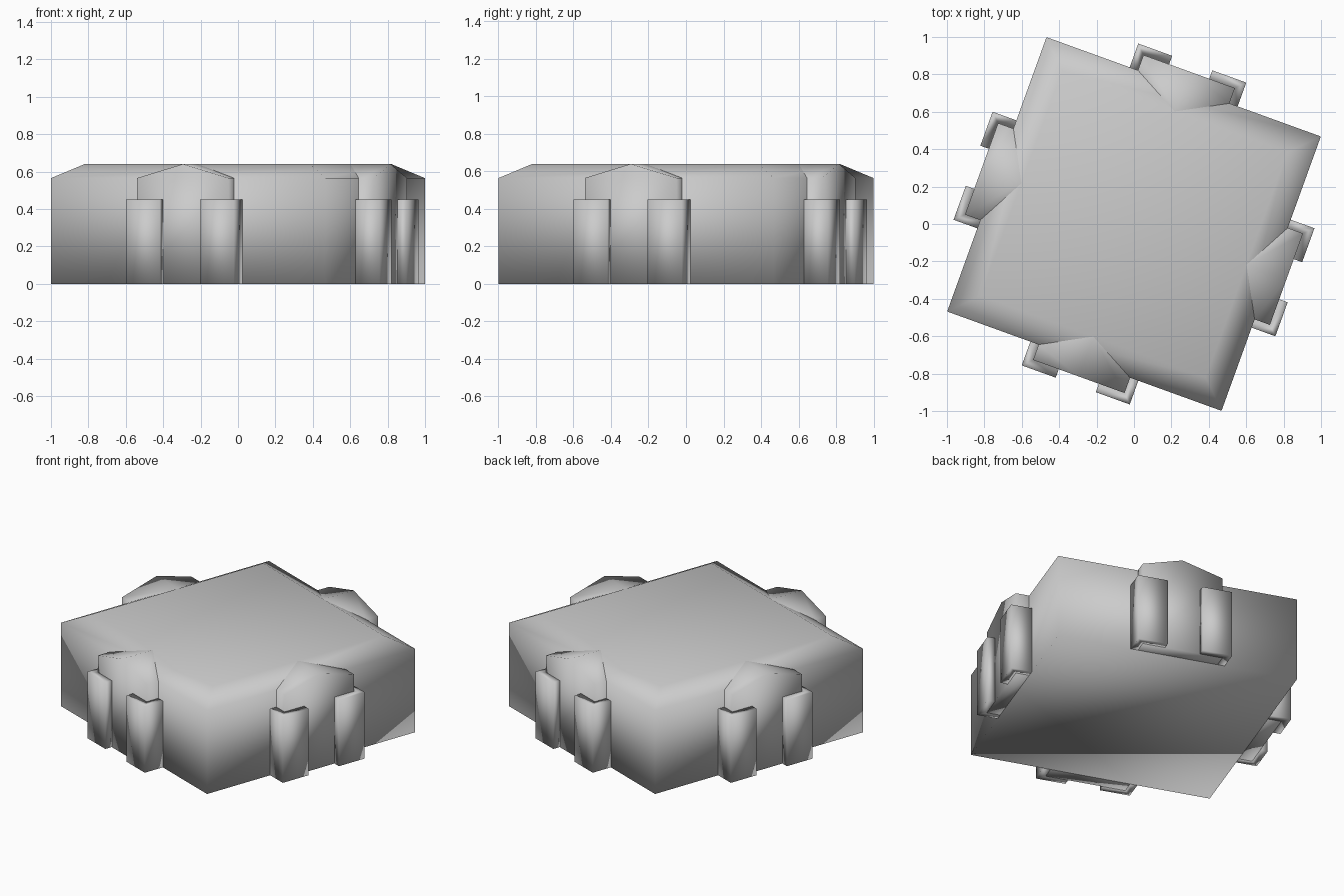
import bpy, bmesh
from math import radians
from mathutils import Matrix

if "Cube" in bpy.data.objects:
    bpy.data.objects.remove(bpy.data.objects["Cube"])

H, TOP, EAVE, RIDGE = 0.78, 0.64, 0.565, 0.64   # half width, flat roof half width, heights
TURN = Matrix.Rotation(radians(-19.9), 4, 'Z')


def finish(name, bm, turn):
    """Orient the faces, rotate into place and make a smooth object."""
    bmesh.ops.recalc_face_normals(bm, faces=bm.faces)
    bmesh.ops.transform(bm, matrix=TURN @ Matrix.Rotation(turn, 4, 'Z'), verts=bm.verts)
    for f in bm.faces:
        f.smooth = True
    me = bpy.data.meshes.new(name)
    bm.to_mesh(me)
    bm.free()
    ob = bpy.data.objects.new(name, me)
    bpy.context.collection.objects.link(ob)
    return ob


def loft(name, rings, turn=0.0, cap_end=True):
    """Skin between matching closed outlines."""
    bm = bmesh.new()
    loops = [[bm.verts.new(p) for p in ring] for ring in rings]
    n = len(rings[0])
    for a, b in zip(loops, loops[1:]):
        for i in range(n):
            j = (i + 1) % n
            bm.faces.new((a[i], a[j], b[j], b[i]))
    bm.faces.new(loops[0][::-1])
    if cap_end:
        bm.faces.new(loops[-1])
    return finish(name, bm, turn)


def square(h, z):
    return [(-h, -h, z), (h, -h, z), (h, h, z), (-h, h, z)]


# main block with bevelled flat roof
loft("main_block", [square(H, 0), square(H, EAVE), square(TOP, RIDGE)])

W, D = 0.26, 0.867                     # gable half width and reach
PLAN = [(0.114, -D), (0.114, -0.915), (0.307, -0.915),
        (0.307, -H), (W, -H), (W, -D)]  # pillar wraps the gable corner

for k in range(4):
    turn = radians(90 * k)
    # gabled bay, its ridge running back to the flat roof
    front = [(-W, -D, 0), (W, -D, 0), (W, -D, EAVE), (0, -D, RIDGE), (-W, -D, EAVE)]
    back = [(x, -TOP if x == 0 else -H, z) for x, _, z in front]
    bay = loft(f"gable_bay_{k + 1}", [front, back], turn, cap_end=False)
    # pair of corner pillars
    for side, s in (("left", -1), ("right", 1)):
        loft(f"pillar_{side}_{k + 1}",
             [[(s * x, y, z) for x, y in PLAN] for z in (0, 0.45)], turn)
